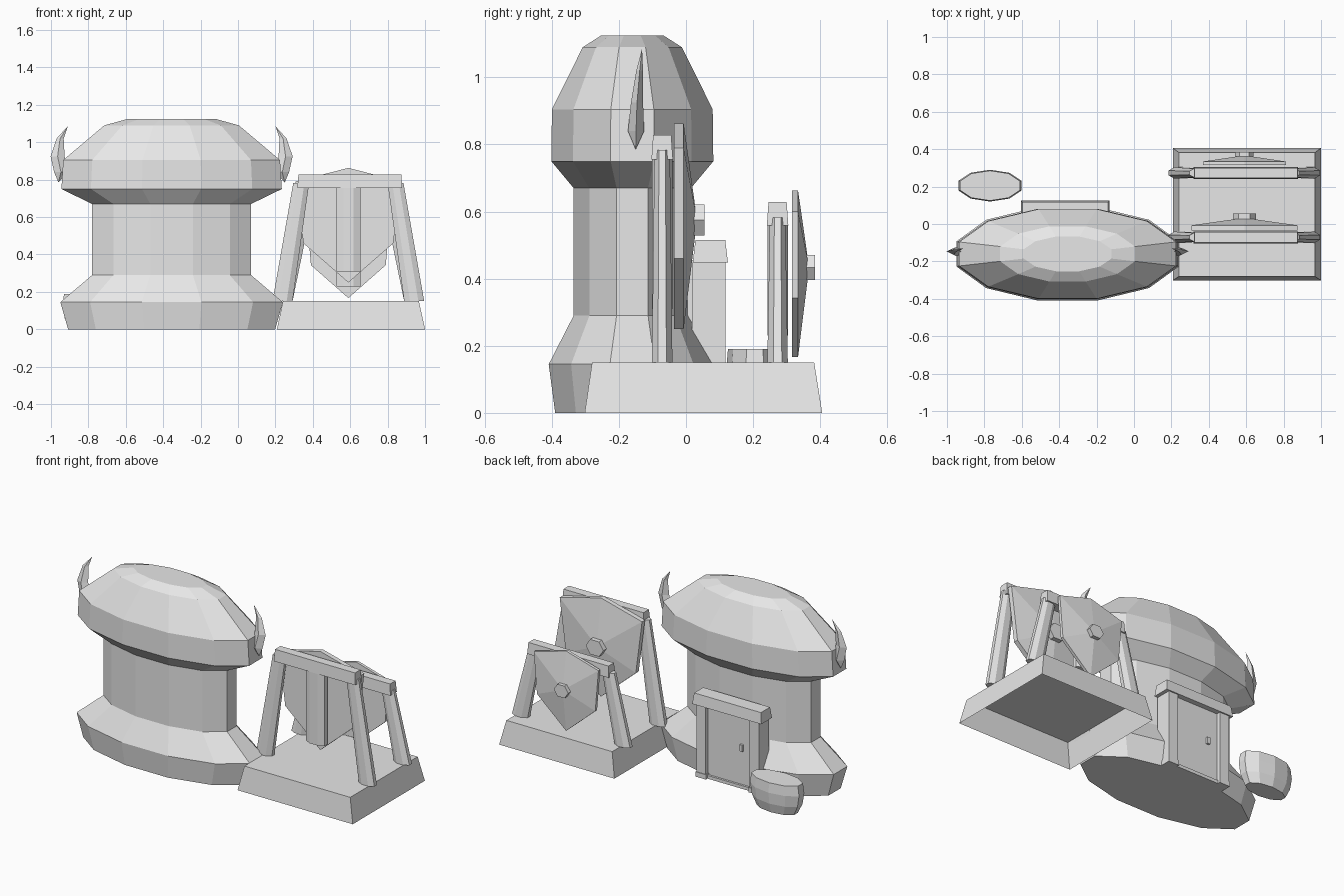
import bpy, bmesh, math

if "Cube" in bpy.data.objects:
    bpy.data.objects.remove(bpy.data.objects["Cube"])

grey = bpy.data.materials.new("plain grey")
grey.use_nodes = True
grey.diffuse_color = (0.8, 0.8, 0.8, 1)
grey.node_tree.nodes["Principled BSDF"].inputs["Base Color"].default_value = (0.8, 0.8, 0.8, 1)


def loft(name, rings, cap_start=True, cap_end=True):
    """Skin a list of equal-length rings; a one-point ring becomes a tip."""
    bm = bmesh.new()
    rows = [[bm.verts.new(p) for p in ring] for ring in rings]
    n = max(len(r) for r in rows)
    for a, b in zip(rows, rows[1:]):
        for i in range(n):
            j = (i + 1) % n
            if len(a) == 1:
                bm.faces.new((a[0], b[j], b[i]))
            elif len(b) == 1:
                bm.faces.new((a[i], a[j], b[0]))
            else:
                bm.faces.new((a[i], a[j], b[j], b[i]))
    if cap_start and len(rows[0]) > 2:
        bm.faces.new(rows[0][::-1])
    if cap_end and len(rows[-1]) > 2:
        bm.faces.new(rows[-1])
    bmesh.ops.recalc_face_normals(bm, faces=bm.faces)
    mesh = bpy.data.meshes.new(name)
    bm.to_mesh(mesh)
    bm.free()
    mesh.materials.append(grey)
    obj = bpy.data.objects.new(name, mesh)
    bpy.context.collection.objects.link(obj)
    return obj


def oval(cx, cy, z, rx, ry, sides, turn=0.5):
    angles = [2 * math.pi * (i + turn) / sides for i in range(sides)]
    return [(cx + rx * math.cos(a), cy + ry * math.sin(a), z) for a in angles]


def rect(x0, x1, y0, y1, z):
    return [(x0, y0, z), (x1, y0, z), (x1, y1, z), (x0, y1, z)]


def box(name, x0, x1, y0, y1, z0, z1, taper=0.0):
    t = taper
    return loft(name, [rect(x0, x1, y0, y1, z0),
                       rect(x0 + t, x1 - t, y0 + t, y1 - t, z1)])


# Oval tower: flared foot, column and domed cap
TX, TY = -0.355, -0.16
profile = [(0.573, 0.238, 0), (0.616, 0.258, 0.145), (0.44, 0.181, 0.29),
           (0.44, 0.181, 0.67), (0.61, 0.25, 0.75), (0.6, 0.248, 0.905),
           (0.373, 0.153, 1.09), (0.243, 0.096, 1.125)]
loft("tower", [oval(TX, TY, z, rx, ry, 12) for rx, ry, z in profile])


# Curved horns at both ends of the cap
def horn(name, side):
    def pt(x, y, z):
        return (TX + side * (x - TX), y, z)
    rings = [[pt(0.25, -0.15, 0.785)]]
    for x0, x1, y, half, z in [(0.2, 0.273, -0.149, 0.024, 0.84),
                               (0.217, 0.292, -0.146, 0.018, 0.925),
                               (0.222, 0.26, -0.138, 0.01, 1.02)]:
        mid = (x0 + x1) / 2
        rings.append([pt(x0, y, z), pt(mid, y - half, z),
                      pt(x1, y, z), pt(mid, y + half, z)])
    rings.append([pt(0.2, -0.131, 1.086)])
    loft(name, rings)


horn("left_horn", 1)
horn("right_horn", -1)

# Doorway on the back of the tower
for name, x in (("left_door_post", -0.185), ("right_door_post", -0.55)):
    box(name, x - 0.032, x + 0.032, 0.018, 0.117, 0, 0.455)
    box(name + "_foot", x - 0.036, x + 0.036, 0.05, 0.121, 0, 0.03)
box("door_lintel", -0.605, -0.13, 0.02, 0.125, 0.448, 0.515, 0.008)
box("door_panel", -0.53, -0.2, 0.0, 0.092, 0.02, 0.455)
box("door_sill", -0.53, -0.2, 0.02, 0.105, 0, 0.02)
box("door_handle", -0.46, -0.44, 0.09, 0.105, 0.23, 0.27)

# Oval tub beside the door
tub = [(0.135, 0.062, 0), (0.165, 0.079, 0.06), (0.177, 0.085, 0.13), (0.168, 0.08, 0.19)]
loft("tub", [oval(-0.77, 0.205, z, rx, ry, 10) for rx, ry, z in tub])

# Hollow plinth under the two stands
loft("plinth", [rect(0.208, 1.0, -0.302, 0.406, 0),
                rect(0.24, 0.967, -0.28, 0.382, 0.15)], cap_start=False)

SX = 0.59


# Stand: top beam, splayed legs and a centre strut
def stand(name, y, beam_low, beam_high, strut_low):
    box(name + "_beam", SX - 0.272, SX + 0.288, y - 0.032, y + 0.032, beam_low, beam_high, 0.005)
    leg_top = beam_high - 0.045
    for label, side in (("left", 1), ("right", -1)):
        loft(f"{name}_{label}_leg",
             [oval(SX + side * 0.352, y, 0.15, 0.058, 0.033, 8),
              oval(SX + side * 0.252, y, leg_top, 0.046, 0.025, 8)])
    loft(name + "_strut", [oval(SX, y, strut_low, 0.07, 0.033, 8),
                           oval(SX, y, beam_low + 0.01, 0.07, 0.033, 8)])


# Pointed shield: flat slab, raised back and a six-sided boss
def shield(name, y0, y1, apex, boss_end, top, shoulder, waist, bottom, centre, w0, w1, boss):
    outline = [(0, top), (w0, shoulder), (w1, waist), (0, bottom), (-w1, waist), (-w0, shoulder)]
    loft(name, [[(SX + x, y, z) for x, z in outline] for y in (y0, y1)] + [[(SX, apex, centre)]])
    hexagon = [(x, z) for x, z, _ in oval(SX, centre, 0, boss * 1.15, boss, 6, 0)]
    loft(name + "_boss", [[(x, y, z) for x, z in hexagon] for y in (apex - 0.012, boss_end)])


stand("front_stand", -0.071, 0.755, 0.828, 0.31)
shield("front_shield", -0.036, -0.007, 0.033, 0.055,
       0.863, 0.79, 0.46, 0.25, 0.575, 0.283, 0.24, 0.053)
stand("back_stand", 0.273, 0.558, 0.628, 0.23)
shield("back_shield", 0.316, 0.334, 0.367, 0.385,
       0.663, 0.6, 0.343, 0.167, 0.433, 0.222, 0.2, 0.043)
